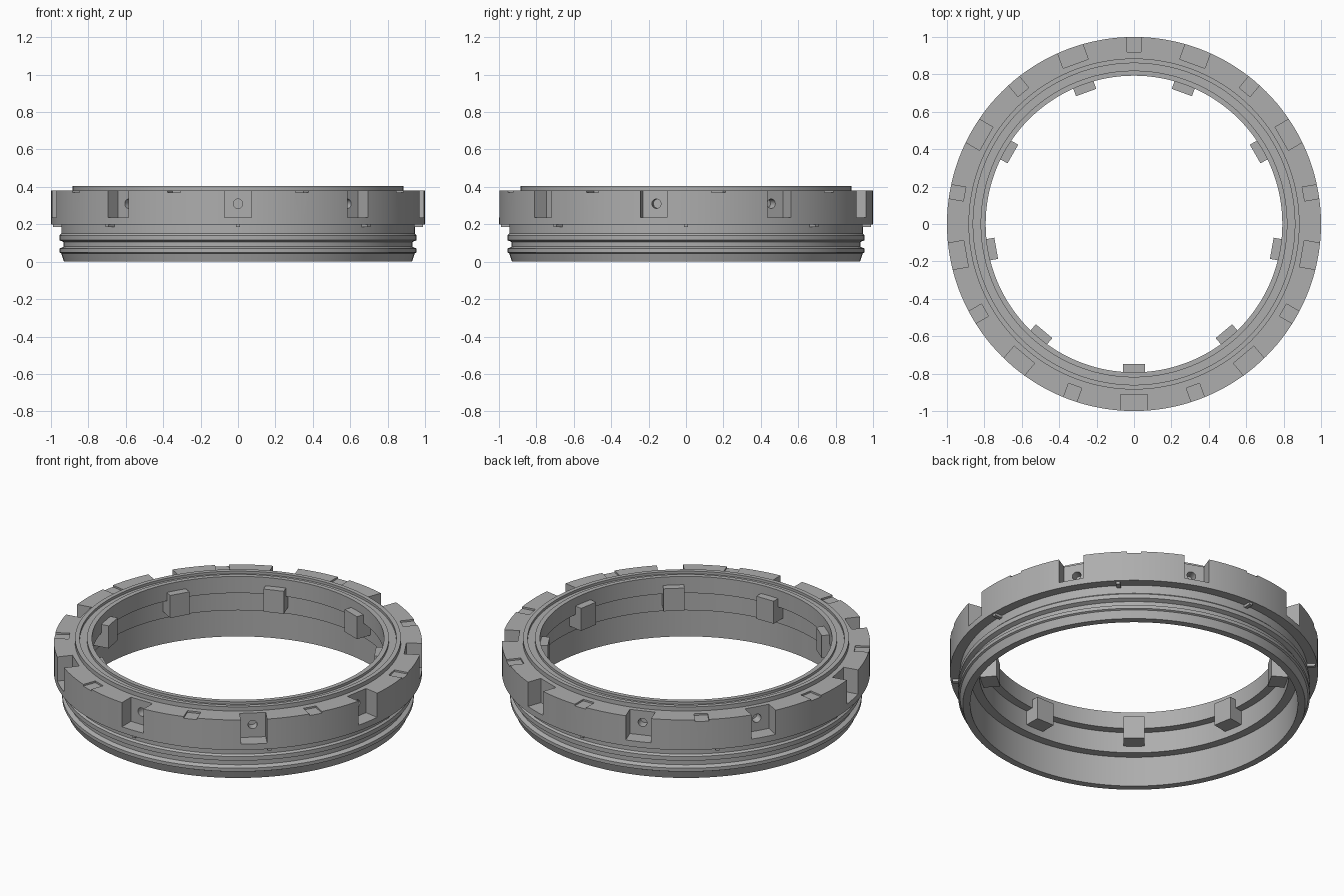
import bpy, bmesh
from math import cos, sin, pi, radians
from mathutils import Matrix, Vector

cube = bpy.data.objects.get("Cube")
if cube:
    bpy.data.objects.remove(cube, do_unlink=True)

SEGMENTS = 144
NOTCHES = [-90 + 40 * k for k in range(9)]
GAPS = [a + 20 for a in NOTCHES]
LUGS = [45 * k for k in range(8)]

metal = bpy.data.materials.new("grey metal")
metal.use_nodes = True
grey = (0.42, 0.42, 0.42, 1)
metal.diffuse_color = grey
metal.node_tree.nodes["Principled BSDF"].inputs["Base Color"].default_value = grey


def finish(name, bm):
    bmesh.ops.recalc_face_normals(bm, faces=bm.faces)
    mesh = bpy.data.meshes.new(name)
    bm.to_mesh(mesh)
    bm.free()
    mesh.materials.append(metal)
    obj = bpy.data.objects.new(name, mesh)
    bpy.context.collection.objects.link(obj)
    return obj


def radial_boxes(name, angles, r0, r1, width, z0, z1):
    """Boxes repeated around the ring, spanning r0..r1 along the radius."""
    bm = bmesh.new()
    for a in angles:
        m = (Matrix.Rotation(radians(a), 4, 'Z')
             @ Matrix.Translation(((r0 + r1) / 2, 0, (z0 + z1) / 2))
             @ Matrix.Diagonal((r1 - r0, width, z1 - z0, 1)))
        bmesh.ops.create_cube(bm, size=1, matrix=m)
    return finish(name, bm)


def radial_pins(name, angles, r0, r1, radius, z):
    bm = bmesh.new()
    for a in angles:
        m = (Matrix.Rotation(radians(a), 4, 'Z')
             @ Matrix.Translation(((r0 + r1) / 2, 0, z))
             @ Matrix.Rotation(pi / 2, 4, 'Y'))
        bmesh.ops.create_cone(bm, cap_ends=True, segments=24, radius1=radius,
                              radius2=radius, depth=r1 - r0, matrix=m)
    return finish(name, bm)


# Ring body: closed cross-section (radius, height) turned about z
profile = [
    (0.89, 0), (0.93, 0), (0.945, 0.045), (0.955, 0.05), (0.955, 0.07),
    (0.932, 0.08), (0.932, 0.105), (0.955, 0.115), (0.955, 0.14),
    (0.945, 0.15), (0.945, 0.2), (1, 0.2), (1, 0.38),           # flange
    (0.885, 0.38), (0.885, 0.405), (0.86, 0.405),               # top lip
    (0.86, 0.39), (0.82, 0.39), (0.82, 0.405), (0.793, 0.405),  # face groove
    (0.793, 0.305), (0.84, 0.305), (0.84, 0.18), (0.89, 0.18),  # stepped bore
]
bm = bmesh.new()
rings = []
for i in range(SEGMENTS):
    t = 2 * pi * i / SEGMENTS
    rings.append([bm.verts.new((r * cos(t), r * sin(t), z)) for r, z in profile])
for i in range(SEGMENTS):
    a, b = rings[i], rings[(i + 1) % SEGMENTS]
    for j in range(len(profile)):
        k = (j + 1) % len(profile)
        bm.faces.new((a[j], b[j], b[k], a[k]))
ring = finish("ring_body", bm)

# Cutters: rim notches, a blind hole in each, shallow slots between them
cutters = [
    radial_boxes("notch_cutter", NOTCHES, 0.912, 1.1, 0.143, 0.235, 0.5),
    radial_pins("hole_cutter", NOTCHES, 0.86, 0.96, 0.025, 0.31),
    radial_boxes("slot_cutter", GAPS, 0.92, 1.1, 0.075, 0.37, 0.5),
]
for c in cutters:
    c.hide_render = True
    mod = ring.modifiers.new(c.name, 'BOOLEAN')
    mod.operation = 'DIFFERENCE'
    mod.solver = 'EXACT'
    mod.object = c
bpy.context.view_layer.update()
graph = bpy.context.evaluated_depsgraph_get()
cut_mesh = bpy.data.meshes.new_from_object(ring.evaluated_get(graph))
ring.modifiers.clear()
ring.data = cut_mesh
for c in cutters:
    bpy.data.objects.remove(c, do_unlink=True)

# Inner bayonet tabs and small lugs under the flange
radial_boxes("inner_tabs", NOTCHES, 0.748, 0.85, 0.115, 0.22, 0.355)
radial_boxes("flange_lugs", LUGS, 0.94, 0.99, 0.022, 0.185, 0.21)

# Smooth curved walls, crisp machined edges
bpy.ops.object.select_all(action='DESELECT')
ring.select_set(True)
bpy.context.view_layer.objects.active = ring
bpy.ops.object.shade_smooth_by_angle(angle=radians(20))
